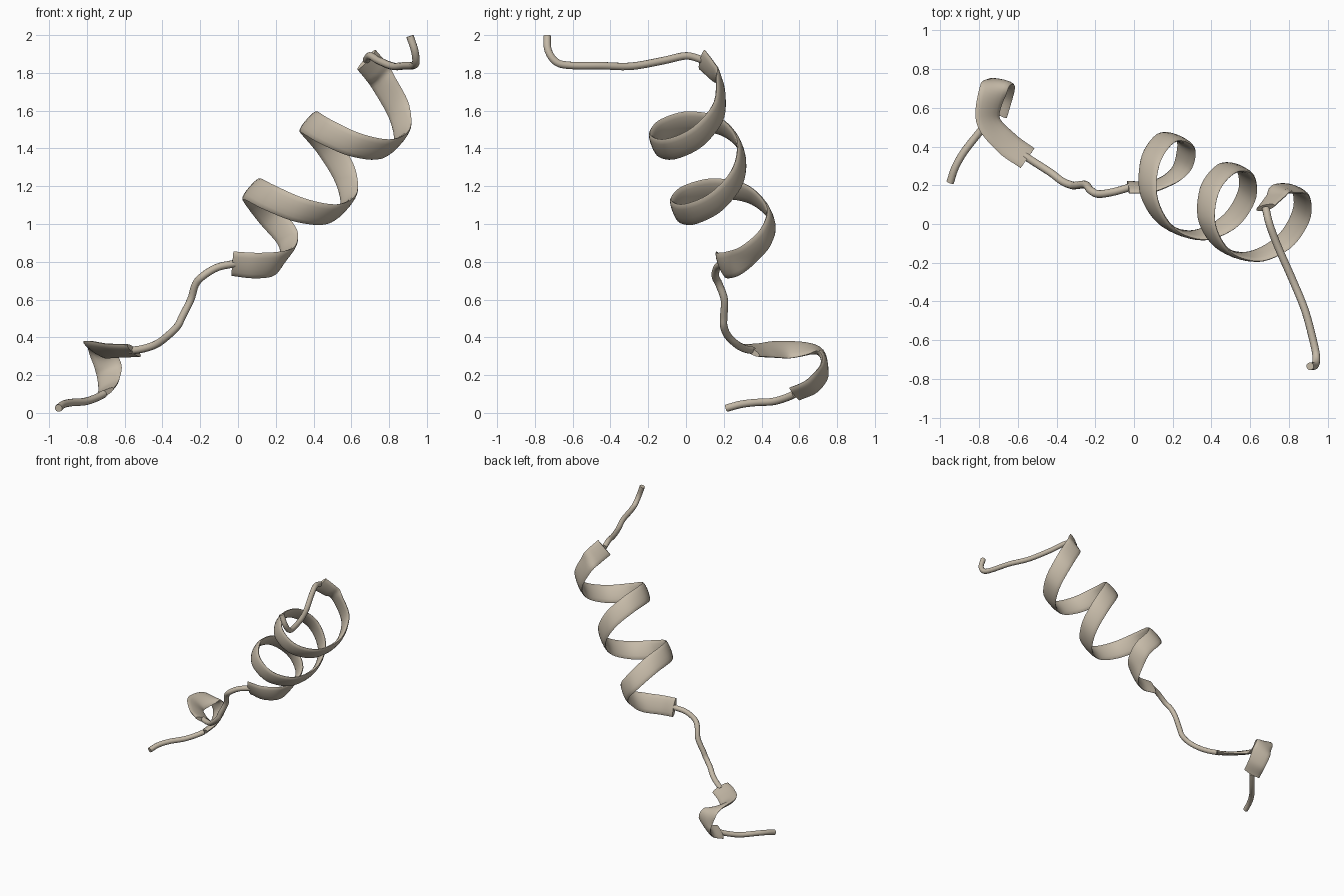
import bpy, math
from mathutils import Vector as V

if "Cube" in bpy.data.objects:
    bpy.data.objects.remove(bpy.data.objects["Cube"])

tan_mat = bpy.data.materials.new("warm_tan")
tan_mat.diffuse_color = (0.56, 0.49, 0.39, 1)
tan_mat.use_nodes = True
tan_mat.node_tree.nodes["Principled BSDF"].inputs["Base Color"].default_value = tan_mat.diffuse_color


def spline(pts, n):
    # Catmull-Rom samples through the control points
    p = [V(q) for q in pts]
    p = [2 * p[0] - p[1]] + p + [2 * p[-1] - p[-2]]
    out = []
    for i in range(1, len(p) - 2):
        a, b, c, d = p[i - 1:i + 3]
        for k in range(n):
            t = k / n
            out.append(0.5 * (2 * b + (c - a) * t + (2 * a - 5 * b + 4 * c - d) * t * t
                              + (3 * b - a - 3 * c + d) * t ** 3))
    return out + [p[-2]]


def sweep(name, path, sides, half_thick, widths=None):
    # Round tube, or a flat oval ribbon when width vectors are given
    verts, faces = [], []
    n = len(path)
    side = V((0.3, 0.2, 1))
    for i, c in enumerate(path):
        tan = (path[min(i + 1, n - 1)] - path[max(i - 1, 0)]).normalized()
        w = widths[i] if widths else side
        half = w.length / 2 if widths else half_thick
        side = (w - tan * w.dot(tan)).normalized()
        nor = tan.cross(side)
        for k in range(sides):
            a = 2 * math.pi * k / sides
            verts.append(c + side * half * math.cos(a) + nor * half_thick * math.sin(a))
    for i in range(n - 1):
        for k in range(sides):
            j = (k + 1) % sides
            faces.append((i * sides + k, i * sides + j, (i + 1) * sides + j, (i + 1) * sides + k))
    faces.append(tuple(reversed(range(sides))))
    faces.append(tuple(range((n - 1) * sides, n * sides)))
    me = bpy.data.meshes.new(name)
    me.from_pydata(verts, [], faces)
    me.materials.append(tan_mat)
    ob = bpy.data.objects.new(name, me)
    bpy.context.collection.objects.link(ob)
    bpy.context.view_layer.objects.active = ob
    ob.select_set(True)
    bpy.ops.object.shade_smooth_by_angle(angle=math.radians(50))
    ob.select_set(False)


# Loose strands
R = 0.02
strands = {
    "lower_strand": [(-.95, .215, .025), (-.925, .29, .045), (-.88, .37, .055), (-.81, .46, .06),
                     (-.75, .53, .08), (-.71, .575, .10)],
    "middle_strand": [(-.57, .355, .33), (-.50, .31, .34), (-.43, .265, .365), (-.37, .22, .41),
                      (-.32, .20, .46), (-.295, .20, .51), (-.25, .203, .60), (-.225, .175, .68),
                      (-.185, .155, .725), (-.11, .165, .77), (-.02, .19, .79)],
    "upper_strand": [(.68, .085, 1.87), (.70, 0, 1.89), (.745, -.12, 1.865), (.82, -.29, 1.835),
                     (.885, -.45, 1.838), (.93, -.62, 1.84), (.942, -.69, 1.86),
                     (.935, -.73, 1.92), (.91, -.735, 1.995)],
}
for name, pts in strands.items():
    sweep(name, spline(pts, 6), 12, R)

# Short ribbon curl: centre line and width vectors
mid = [(-.71, .575, .10), (-.685, .67, .145), (-.685, .732, .235), (-.725, .70, .325),
       (-.755, .54, .335), (-.66, .42, .33), (-.55, .34, .33)]
wid = [(.09, -.09, .045), (.11, -.06, .06), (.13, -.03, .06), (.14, 0, -.03),
       (.12, .03, -.09), (.10, .08, -.07), (.075, .10, -.06)]
sweep("short_ribbon_curl", spline(mid, 8), 14, .016, spline(wid, 8))

# Long ribbon helix: analytic turns joined to hand-placed ends
pitch = V((.30, -.135, .355))
u = pitch.normalized()
e1 = (V((-1, 0, 0)) + u * u.x).normalized()
e2 = u.cross(e1)
axis0 = V((.243, .21, 1.053))
mid = [(-.03, .19, .79), (.09, .192, .78), (.20, .245, .79), (.26, .33, .84), (.262, .42, .93)]
wid = [(0, -.06, .13), (.02, -.05, .135), (.05, -.04, .13), u * .14, u * .14]
for i in range(17):
    t = -.25 + i * .125
    a = 2 * math.pi * t
    drift = V((.018, -.036, .012)) * math.exp(-((t - .5) / .5) ** 2)
    mid.append(axis0 + pitch * t + drift + .22 * (e1 * math.cos(a) + e2 * math.sin(a)))
    wid.append(u * .14)
mid += [(.73, .14, 1.81), (.68, .085, 1.87)]
wid += [(.095, 0, .105), (.10, .03, .10)]
sweep("long_ribbon_helix", spline(mid, 6), 14, .016, spline(wid, 6))
